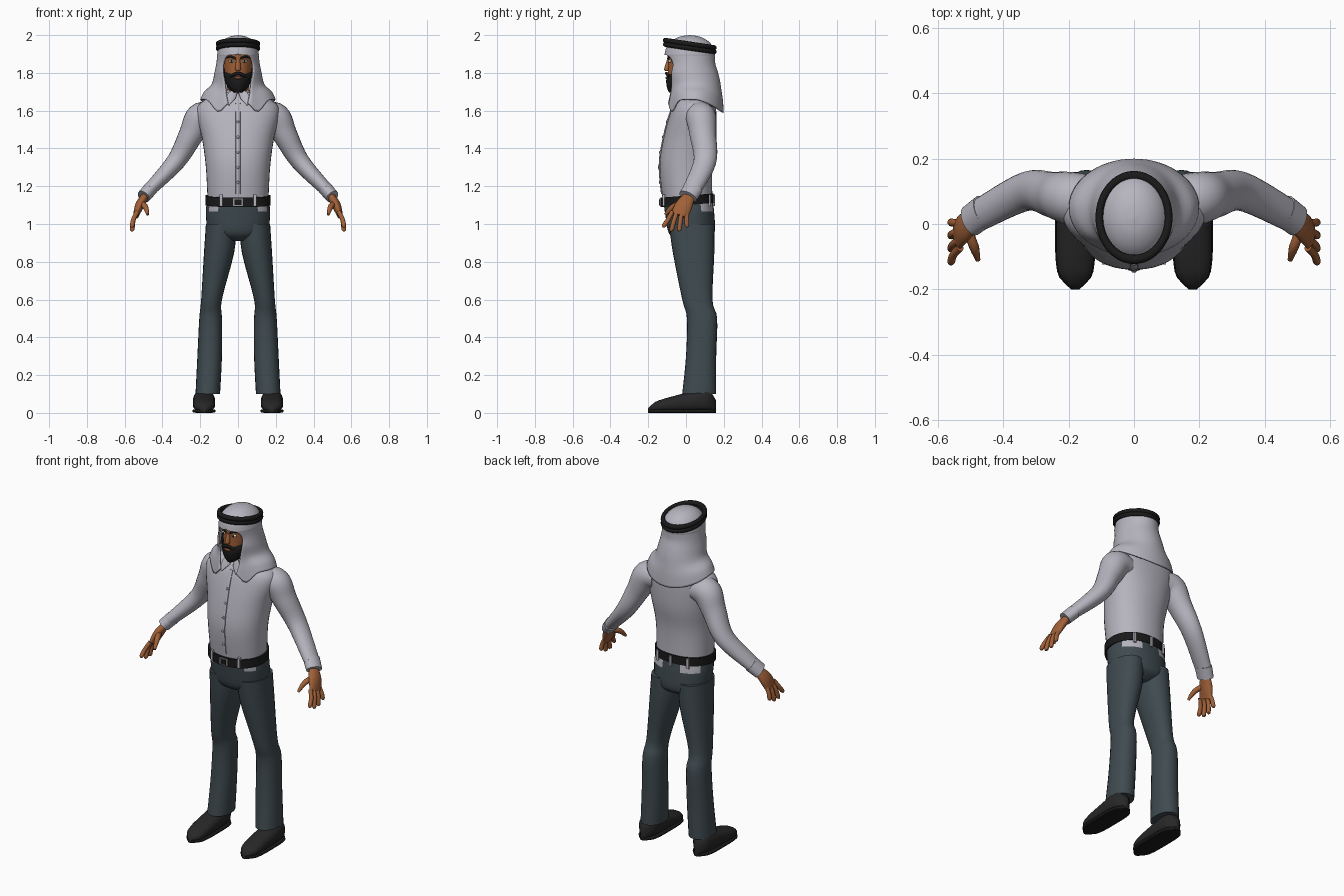
import bpy, bmesh
from math import sin, cos, pi, exp, copysign, radians
from mathutils import Vector
from mathutils.bvhtree import BVHTree

default_cube = bpy.data.objects.get("Cube")
if default_cube:
    bpy.data.objects.remove(default_cube)

X, Y, Z = Vector((1, 0, 0)), Vector((0, 1, 0)), Vector((0, 0, 1))


def material(name, red, green=None, blue=None):
    colour = (red, red if green is None else green, red if blue is None else blue, 1)
    mat = bpy.data.materials.new(name)
    mat.use_nodes = True
    mat.diffuse_color = colour
    shader = mat.node_tree.nodes["Principled BSDF"]
    shader.inputs["Base Color"].default_value = colour
    return mat


CLOTH = material("pale grey cloth", .47, .46, .52)
TROUSER = material("slate trousers", .05, .07, .08)
SKIN = material("brown skin", .36, .12, .04)
LIP = material("lip brown", .2, .06, .03)
BLACK = material("black", .01)
LEATHER = material("shoe leather", .02)
WHITE = material("eye white", .7)
METAL = material("button metal", .3)


def smooth_shading(mesh):
    for polygon in mesh.polygons:
        polygon.use_smooth = True
    mesh.set_sharp_from_angle(angle=radians(50))


def finish(name, bm, *mats):
    bmesh.ops.remove_doubles(bm, verts=bm.verts, dist=.0001)
    bmesh.ops.recalc_face_normals(bm, faces=bm.faces)
    mesh = bpy.data.meshes.new(name)
    bm.to_mesh(mesh)
    bm.free()
    for mat in mats:
        mesh.materials.append(mat)
    smooth_shading(mesh)
    obj = bpy.data.objects.new(name, mesh)
    bpy.context.collection.objects.link(obj)
    return obj


def spline(rows, steps):
    """Smooth interpolation through rows of numbers."""
    rows = [Vector(row) for row in rows]
    padded = [rows[0], *rows, rows[-1]]
    result = []
    for before, start, end, after in zip(padded, rows, rows[1:], padded[3:] + rows[-1:]):
        for step in range(steps):
            t = step / steps
            leave, arrive = (end - before) / 2, (after - start) / 2
            base = start.lerp(end, t * t * (3 - t - t))
            result.append(base + leave * t * (1 - t) ** 2 - arrive * t * t * (1 - t))
    return result + rows[-1:]


def bridge(bm, rings):
    for lower, upper in zip(rings, rings[1:]):
        for a, b, c, d in zip(lower, lower[1:], upper[1:], upper):
            bm.faces.new((a, b, c, d))


def tube(name, rows, *mats, ref=Y, axis=None, sides=24, power=2, steps=4, side=1, rule=None):
    """Loft along rows of x, y, z, radius along ref, radius across."""
    rows = spline(rows, steps)
    centres = [Vector(row[:3]) for row in rows]
    bm = bmesh.new()
    rings = []
    for i, row in enumerate(rows):
        tangent = axis or (centres[min(i + 1, len(rows) - 1)] - centres[max(i - 1, 0)]).normalized()
        along = (ref - tangent * ref.dot(tangent)).normalized()
        across = tangent.cross(along)
        ring = []
        for j in range(sides):
            c, s = cos(2 * pi * j / sides), sin(2 * pi * j / sides)
            point = (centres[i] + along * row[3] * copysign(abs(c) ** (2 / power), c)
                     + across * row[4] * copysign(abs(s) ** (2 / power), s))
            point.x *= side
            ring.append(bm.verts.new(point))
        rings.append(ring + ring[:1])
    bridge(bm, rings)
    for end in (rings[0], rings[-1]):
        bm.faces.new(end[:-1])
    if rule:
        for face in bm.faces:
            face.material_index = rule(face.calc_center_median())
    return finish(name, bm, *mats)


def column(name, rows, *mats, x=0, **options):
    """Upright loft from rows of z, centre y, half depth, half width."""
    return tube(name, [(x, y, z, depth, width) for z, y, depth, width in rows], *mats, axis=Z, **options)


def strand(name, points, radius, mat, tip=.5, **options):
    """Round tapered tube through points."""
    radii = [radius] * (len(points) - 1) + [radius * tip]
    return tube(name, [(*p, r, r) for p, r in zip(points, radii)], mat, sides=12, **options)


def block(name, place, depth, width, height, mat):
    x, y, z = place
    column(name, [(z - height, y, depth, width), (z + height, y, depth, width)], mat,
           x=x, sides=16, power=6, steps=1)


def ball(name, place, size, mat):
    bm = bmesh.new()
    bmesh.ops.create_uvsphere(bm, u_segments=16, v_segments=8, radius=1)
    bmesh.ops.scale(bm, vec=size, verts=bm.verts)
    bmesh.ops.translate(bm, vec=place, verts=bm.verts)
    finish(name, bm, mat)


def surface(obj, x, z, facing=-1):
    """Point on the front (or back) of a part."""
    mesh = obj.data
    tree = BVHTree.FromPolygons([v.co for v in mesh.vertices], [p.vertices for p in mesh.polygons])
    return tree.ray_cast(Vector((x, facing, z)), Y * -facing)[0]


# Shirt with placket, buttons and collar
shirt = column("shirt", [(1.1, .01, .13, .16), (1.3, 0, .14, .17), (1.45, .02, .14, .19),
                         (1.6, .04, .12, .22), (1.66, .05, .1, .17), (1.7, .04, .06, .07)],
               CLOTH, sides=40, power=2.2, steps=5)
tube("button_placket", [(*surface(shirt, 0, 1.16 + i * .06), .005, .012) for i in range(9)],
     CLOTH, sides=12, power=4)
for i in range(5):
    ball("shirt_button", surface(shirt, 0, 1.22 + i * .08) - Y * .005, (.008, .004, .008), METAL)
column("collar", [(1.65, .035, .075, .08), (1.71, .025, .06, .065)], CLOTH, steps=1)


# Trousers, with the shirt tail showing below the belt
def shirt_tail(c):
    return int(c.z > 1.07 and abs(c.x) > .05 and (c.y > .08 or c.y < -.05 and abs(c.x) > .11))


column("hips", [(1.13, .01, .13, .163), (1.05, .02, .13, .17), (.95, .03, .12, .15), (.91, .03, .07, .06)],
       TROUSER, CLOTH, sides=40, power=2.2, steps=6, rule=shirt_tail)

# Belt rising towards the back, with buckle and loops
belt = column("belt", [(1.1, .006, .14, .173), (1.15, .006, .14, .173)], BLACK, sides=40, power=2.2, steps=1)
for v in belt.data.vertices:
    v.co.z += v.co.y * .08
buckle = surface(belt, 0, 1.115)
block("buckle", buckle, .006, .026, .02, METAL)
block("buckle_centre", buckle - Y * .004, .005, .018, .014, BLACK)
for x, facing in ((.09, -1), (-.09, -1), (.1, 1), (-.1, 1), (0, 1)):
    block("belt_loop", surface(belt, x, 1.125, facing), .007, .008, .03, CLOTH)

# Head, neck, nose, beard and mouth
head = column("head", [(1.62, .03, .06, .06), (1.7, .02, .06, .055), (1.74, 0, .09, .06),
                       (1.85, .01, .105, .08), (1.92, .02, .11, .08), (1.97, .02, .04, .03)], SKIN, sides=32)
column("nose", [(1.87, -.09, .01, .01), (1.82, -.1, .016, .015), (1.81, -.1, .006, .008)], SKIN)
column("beard", [(1.695, -.06, .03, .02), (1.72, -.04, .06, .05), (1.76, -.02, .085, .07),
                 (1.79, -.01, .083, .078), (1.81, 0, .07, .07)], BLACK, sides=32)
strand("moustache", [(x, 9 * x * x - .103, 1.797 - 10 * x * x) for x in (-.04, -.02, 0, .02, .04)],
       .008, BLACK, tip=1)
ball("lips", (0, -.1, 1.774), (.022, .008, .007), LIP)

# Paired parts, built once for each side
for side, label in ((1, "left_"), (-1, "right_")):
    tube(label + "trouser_leg", [(.09, .03, 1, .12, .08), (.1, .04, .85, .11, .08), (.14, .06, .6, .08, .055),
                                 (.145, .085, .5, .08, .06), (.15, .08, .3, .08, .065), (.16, .07, .1, .09, .065)],
         TROUSER, axis=Z, side=side, power=2.2)

    # Shoe tapering in height from heel to rounded toe, on a flat sole
    upper, sole = [], []
    for i in range(11):
        t = i / 10
        rounding = (1.03 - abs(t + t - 1) ** 4) ** .5
        y, width, height = .16 - .36 * t, .058 * rounding, (.07 - .045 * t) * rounding ** .5
        upper.append((.18, y, height + .005, width, height))
        sole.append((.18, y, .01, width + .003, .01))
    tube(label + "shoe", upper, LEATHER, ref=X, axis=Y, side=side, steps=2, power=2.4)
    tube(label + "sole", sole, BLACK, ref=X, axis=Y, side=side, steps=2, power=4)

    # Arm and hand, palm inwards
    tube(label + "sleeve", [(.14, .07, 1.57, .08, .07), (.2, .08, 1.56, .08, .08), (.25, .09, 1.47, .07, .065),
                            (.33, .1, 1.33, .06, .05), (.47, .03, 1.18, .05, .035)], CLOTH, side=side, steps=6)
    tube(label + "cuff", [(.46, .04, 1.19, .052, .038), (.5, .01, 1.145, .05, .036)], CLOTH, side=side, steps=1)
    tube(label + "palm", [(.49, .02, 1.15, .03, .02), (.52, -.01, 1.1, .045, .024), (.54, -.035, 1.045, .046, .015)],
         SKIN, side=side)
    for i, finger in enumerate(("index", "middle", "ring", "little")):
        spread = i - 1.5
        base, tip, low = .025 * spread - .035, .04 * spread - .055, .96 + .01 * spread ** 2
        strand(label + finger + "_finger", [(.533, base, 1.065), (.553, (base + tip) / 2, 1.025),
                                            (.56, tip, low + .01), (.56, tip, low)], .012, SKIN, side=side)
    strand(label + "thumb", [(.51, -.02, 1.11), (.49, -.07, 1.09), (.478, -.11, 1.05)], .015, SKIN, side=side)

    # Eye, brow, sideburn and collar point
    eye = surface(head, side * .034, 1.862)
    ball(label + "eye", eye, (.016, .009, .008), WHITE)
    ball(label + "iris", eye - Y * .006, (.007, .005, .007), BLACK)
    strand(label + "eyebrow", [surface(head, x, z) for x, z in ((.012, 1.875), (.035, 1.886), (.06, 1.88))],
           .006, BLACK, side=side)
    tube(label + "sideburn", [(.075, -.03, 1.77, .03, .008), (.082, -.01, 1.87, .014, .004)], BLACK, side=side)
    tube(label + "collar_point", [(.012, -.045, 1.705, .006, .012), (.035, -.065, 1.675, .006, .024),
                                  (.05, -.088, 1.63, .003, .004)], CLOTH, side=side)

# Headdress: domed crown, then rows of height, width, depth, centre y, front opening
crown = [(1.9 + .1 * cos(a), .11 * sin(a), .133 * sin(a), .02, 0) for a in [pi / 8 * i for i in range(5)]]
drape = [(1.89, .11, .133, .02, .55), (1.85, .115, .13, .025, .75), (1.8, .125, .14, .03, .7),
         (1.74, .14, .14, .045, .5), (1.7, .18, .145, .05, .35), (1.66, .2, .15, .05, .27)]
bm = bmesh.new()
rings = []
for z, width, depth, y, gap in spline(crown + drape, 4):
    gap, weight = max(gap, 0), max(0, 1.76 - z) * 10
    ring = []
    for j in range(57):
        a = gap + (pi - gap) * j / 28
        # The hem drops into two front points and a rounded back
        hem = .065 * exp(-((min(a, 2 * pi - a) - .55) * 4) ** 2) + .07 * max(0, -cos(a)) ** 1.5
        ring.append(bm.verts.new((width * sin(a), y - depth * cos(a), z - weight * hem)))
    rings.append(ring)
bridge(bm, rings)
headdress = finish("headdress", bm, CLOTH)
thickness = headdress.modifiers.new("thickness", "SOLIDIFY")
thickness.thickness = .008

# Double head cord, tilted down at the back
for lift in (-.011, .011):
    bpy.ops.mesh.primitive_torus_add(major_segments=64, minor_segments=12, major_radius=.118, minor_radius=.013,
                                     location=(0, .02, 1.942 + lift), rotation=(-.15, 0, 0))
    cord = bpy.context.object
    cord.name = "head_cord"
    cord.scale = (.9, 1.1, 1)
    cord.data.materials.append(BLACK)
    smooth_shading(cord.data)
